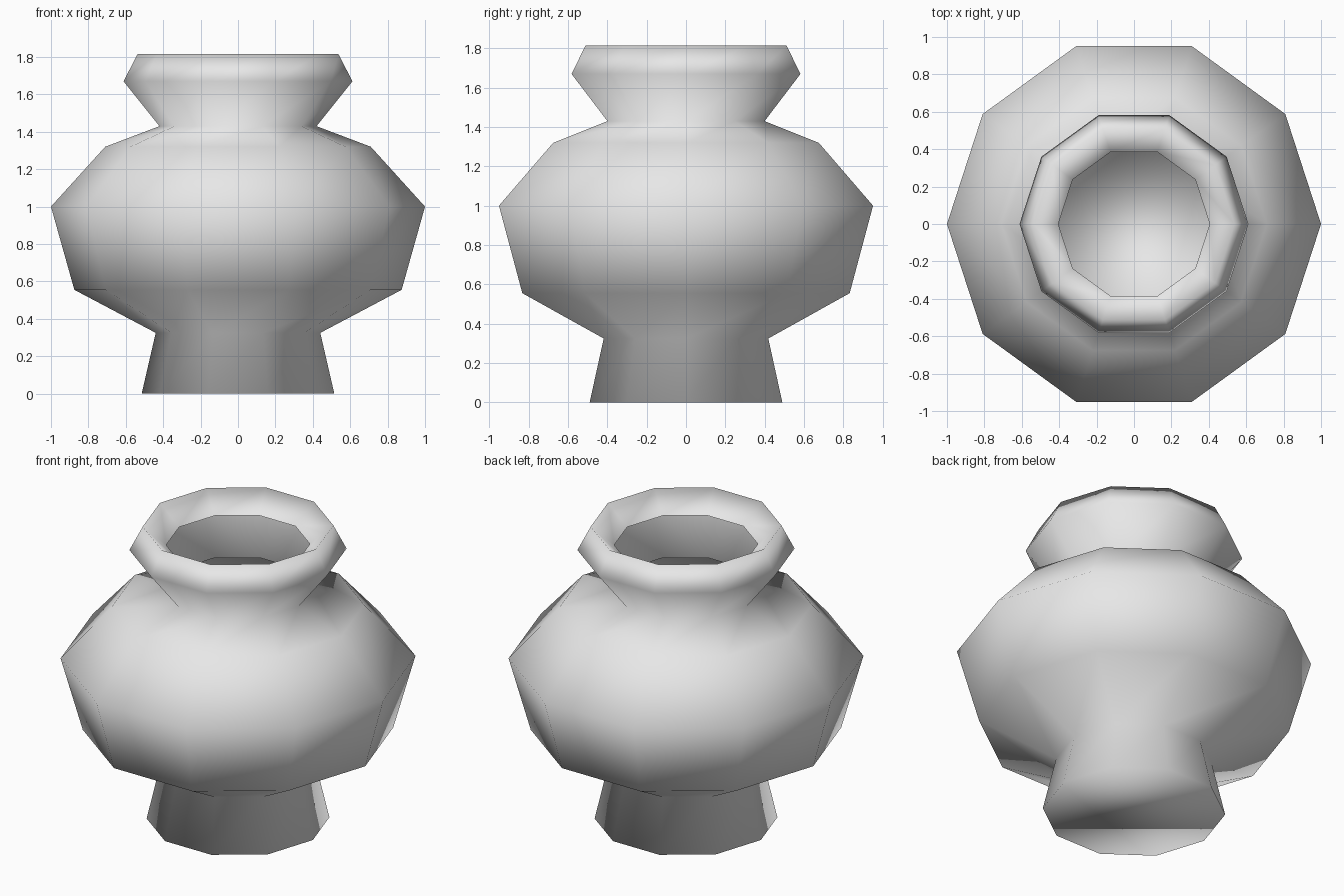
import bpy
import bmesh
from math import cos, sin, tau

old = bpy.data.objects.get("Cube")
if old:
    bpy.data.objects.remove(old, do_unlink=True)

SIDES = 10

# Silhouette as (radius, height), from the foot up and over the lip
PROFILE = [
    (0.515, 0.0), (0.44, 0.325),               # foot
    (0.875, 0.555), (1.0, 1.0), (0.71, 1.32),  # belly and shoulder
    (0.42, 1.43), (0.612, 1.67),               # neck and flare
    (0.537, 1.815), (0.405, 1.70),             # rim, folded inward
]


def make_material(name, color):
    mat = bpy.data.materials.new(name)
    mat.use_nodes = True
    mat.diffuse_color = color
    bsdf = next(n for n in mat.node_tree.nodes if n.type == 'BSDF_PRINCIPLED')
    bsdf.inputs["Base Color"].default_value = color
    return mat


def lathe(name, profile, sides, material):
    bm = bmesh.new()
    rings = []
    for radius, z in profile:
        angles = [tau * i / sides for i in range(sides)]
        rings.append([bm.verts.new((radius * cos(a), radius * sin(a), z)) for a in angles])
    # Walls between neighbouring rings
    for low, high in zip(rings, rings[1:]):
        for i in range(sides):
            j = (i + 1) % sides
            bm.faces.new((low[i], low[j], high[j], high[i]))
    # Closed base
    bm.faces.new(rings[0][::-1])
    for face in bm.faces:
        face.smooth = True
    mesh = bpy.data.meshes.new(name)
    bm.to_mesh(mesh)
    bm.free()
    mesh.materials.append(material)
    obj = bpy.data.objects.new(name, mesh)
    bpy.context.collection.objects.link(obj)
    return obj


clay = make_material("light_grey_clay", (0.8, 0.8, 0.8, 1.0))
lathe("vase", PROFILE, SIDES, clay)
